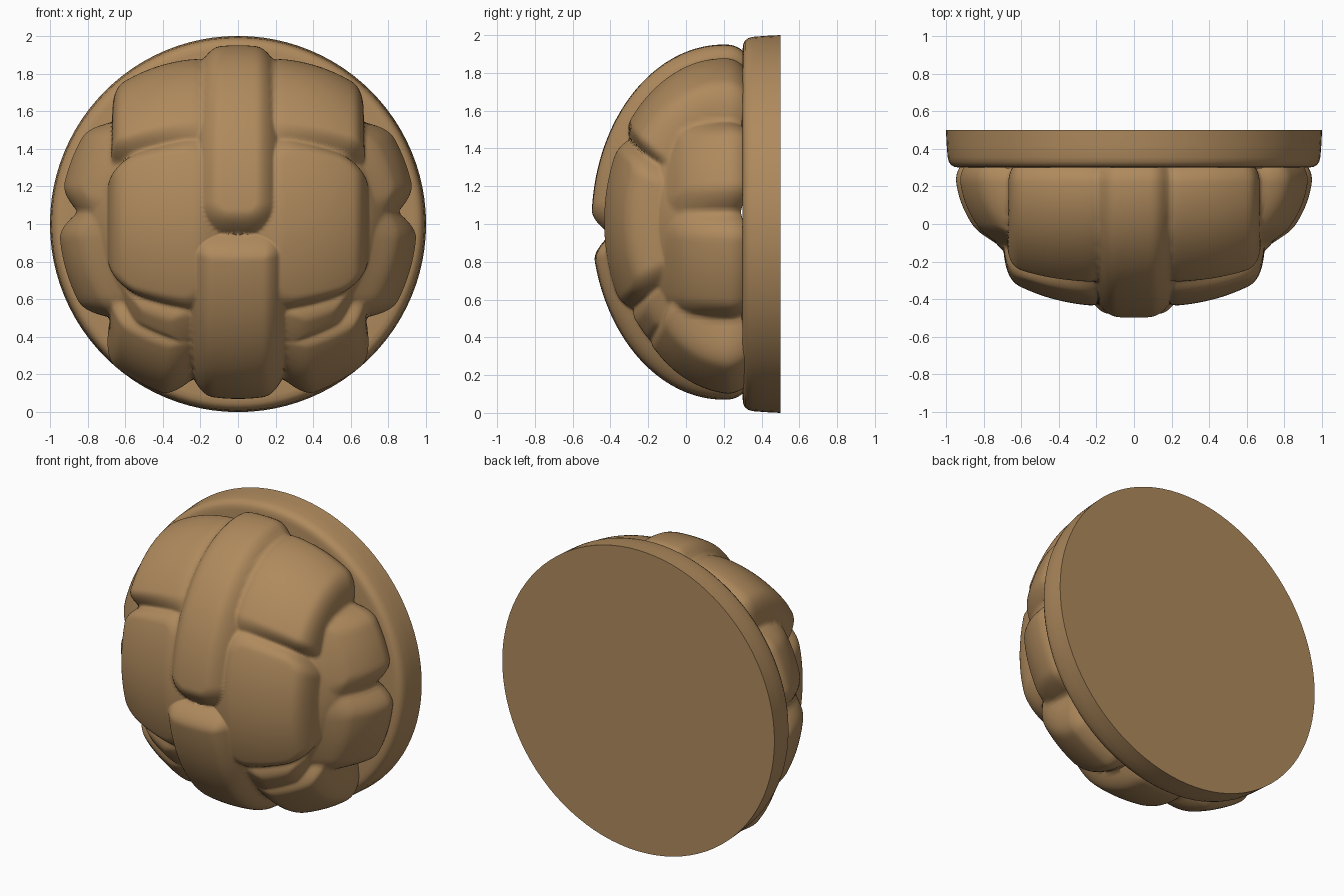
import bpy, bmesh, math

if "Cube" in bpy.data.objects:
    bpy.data.objects.remove(bpy.data.objects["Cube"])

brown = bpy.data.materials.new("brown")
brown.diffuse_color = (0.43, 0.255, 0.11, 1)
brown.use_nodes = True
brown.node_tree.nodes["Principled BSDF"].inputs["Base Color"].default_value = brown.diffuse_color

CY, CZ = 0.2, 1.01            # dome centre
AX, AY, AZ = 0.955, 0.70, 0.94  # dome semi-axes
DEPTH = 0.085                 # relief scale
FLOOR = -0.2                  # groove level

# Raised plates, mirrored in x:
# (space, u0, u1, v0, v1, corner radius, height, (u ref, u tilt), (v ref, v tilt))
# "arc" = (|x|, arc angle about the x axis), "side" = (y, z)
FLAT = (0, 0)
PLATES = [
    ("arc", -0.245, 0.245, -0.08, 3.0, 0.20, 1.0, FLAT, FLAT),               # centre upper
    ("arc", -0.285, 0.285, -3.0, -0.07, 0.14, 1.0, FLAT, FLAT),              # centre lower
    ("arc", 0.10, 0.745, 0.52, 3.0, 0.16, 0.95, (0.475, 2.0), FLAT),         # brow
    ("arc", 0.10, 0.765, -0.62, 0.59, 0.22, 0.75, (0.475, 1.2), FLAT),       # cheek
    ("arc", 0.24, 0.67, -0.95, -0.55, 0.10, 0.45, FLAT, FLAT),               # small lower lump
    ("arc", 0.24, 0.76, -3.0, -0.78, 0.12, 0.6, (0.475, 0.6), (-0.85, -1.4)),  # bottom lump
    ("side", -0.17, 0.9, 1.07, 1.61, 0.10, 0.45, (0, 2.0), FLAT),            # side upper
    ("side", -0.18, 0.9, 0.44, 1.07, 0.16, 0.5, (0, 2.0), FLAT),             # side lower
]


def inside(u, v, u0, u1, v0, v1, r):
    """Distance inward from the edge of a rounded rectangle."""
    qx = abs(u - (u0 + u1) / 2) - (u1 - u0) / 2 + r
    qy = abs(v - (v0 + v1) / 2) - (v1 - v0) / 2 + r
    return r - math.hypot(max(qx, 0), max(qy, 0)) - min(max(qx, qy), 0)


def relief(x, y, z):
    arc = math.atan2((z - CZ) / AZ, (CY - y) / AY)
    arc = max(-1.6, min(1.6, arc))
    best = FLOOR
    for space, u0, u1, v0, v1, r, h, (ur, ut), (vr, vt) in PLATES:
        u, v = (abs(x), arc) if space == "arc" else (y, z)
        t = min(max(inside(u, v, u0, u1, v0, v1, r) / 0.15, 0), 1)
        soft = t * t * (3 - 2 * t)
        top = h + ut * (u - ur) + vt * (v - vr) - FLOOR
        best = max(best, FLOOR + top * (0.3 * soft + 0.7 * t * (2 - t)))
    return best


def finish(name, bm, angle):
    bmesh.ops.recalc_face_normals(bm, faces=bm.faces)
    me = bpy.data.meshes.new(name)
    bm.to_mesh(me)
    bm.free()
    ob = bpy.data.objects.new(name, me)
    bpy.context.collection.objects.link(ob)
    me.materials.append(brown)
    bpy.ops.object.select_all(action='DESELECT')
    ob.select_set(True)
    bpy.context.view_layer.objects.active = ob
    bpy.ops.object.shade_smooth_by_angle(angle=math.radians(angle))
    return ob


def bridge(bm, a, b):
    n = len(a)
    for i in range(n):
        bm.faces.new((a[i], a[(i + 1) % n], b[(i + 1) % n], b[i]))


def dome_point(phi, th):
    nx, ny, nz = math.sin(phi) * math.cos(th), -math.cos(phi), math.sin(phi) * math.sin(th)
    p = (AX * nx, CY + AY * ny, CZ + AZ * nz)
    n = (nx / AX, ny / AY, nz / AZ)
    length = math.hypot(*n)
    d = DEPTH * (relief(*p) - 1) / length
    # plates round off slightly as they meet the disc
    d -= 0.02 * max(0, (p[1] - 0.22) / 0.08) ** 2 / length
    return tuple(a + b * d for a, b in zip(p, n))


# Plated dome
RINGS, SEG = 110, 256
phi_max = math.acos(-(0.32 - CY) / AY)
bm = bmesh.new()
tip = bm.verts.new(dome_point(0, 0))
prev = None
for i in range(1, RINGS + 1):
    ring = [bm.verts.new(dome_point(phi_max * i / RINGS, 2 * math.pi * j / SEG))
            for j in range(SEG)]
    if prev:
        bridge(bm, prev, ring)
    else:
        for j in range(SEG):
            bm.faces.new((tip, ring[j], ring[(j + 1) % SEG]))
    prev = ring
bm.faces.new(prev)
finish("plated_dome", bm, 75)

# Back disc with a rounded front rim
profile = [(0.80, 0.30), (0.93, 0.30), (0.955, 0.304), (0.972, 0.313), (0.984, 0.33),
           (0.991, 0.355), (0.996, 0.42), (1.0, 0.50)]
bm = bmesh.new()
rings = [[bm.verts.new((r * math.cos(2 * math.pi * j / 96), y, 1 + r * math.sin(2 * math.pi * j / 96)))
          for j in range(96)] for r, y in profile]
for a, b in zip(rings, rings[1:]):
    bridge(bm, a, b)
bm.faces.new(rings[0])
bm.faces.new(rings[-1])
finish("back_disc", bm, 40)
